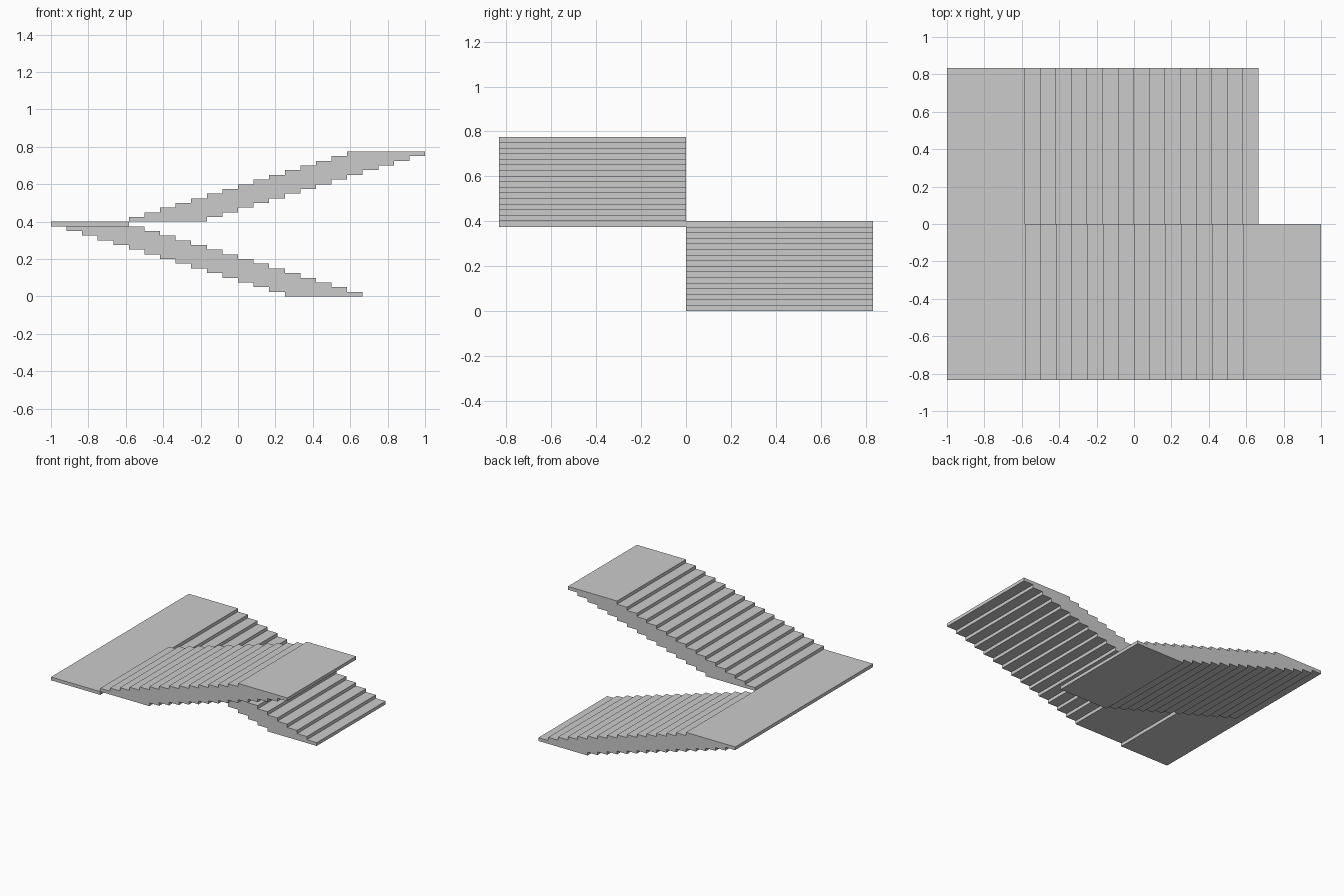
import bpy
import bmesh

if "Cube" in bpy.data.objects:
    bpy.data.objects.remove(bpy.data.objects["Cube"])

RISE = 0.025        # height of one step
RUN = 1 / 12        # shift per step
TREAD = 5 * RUN     # full slab length
DEPTH = 5 / 6       # flight width


def extrude_profile(name, profile, y0, y1):
    """Solid made from an x-z outline swept along y."""
    bm = bmesh.new()
    face = bm.faces.new([bm.verts.new((x, y0, z)) for x, z in profile])
    result = bmesh.ops.extrude_face_region(bm, geom=[face])
    verts = [v for v in result["geom"] if isinstance(v, bmesh.types.BMVert)]
    bmesh.ops.translate(bm, vec=(0, y1 - y0, 0), verts=verts)
    bmesh.ops.recalc_face_normals(bm, faces=bm.faces)
    mesh = bpy.data.meshes.new(name)
    bm.to_mesh(mesh)
    bm.free()
    obj = bpy.data.objects.new(name, mesh)
    bpy.context.collection.objects.link(obj)
    return obj


def stepped_outline(x, z, count, direction):
    """Outline of stacked slabs, each shifted one run in the given direction."""
    left, right = [], []
    for i in range(count):
        x0 = x + direction * i * RUN
        for level in (i, i + 1):
            left.append((x0, z + level * RISE))
            right.append((x0 + TREAD, z + level * RISE))
    return left + right[::-1]


# Lower flight, rising to the left at the back
extrude_profile("lower_flight", stepped_outline(0.25, 0, 15, -1), 0, DEPTH)

# Landing across both flights
extrude_profile("landing", stepped_outline(-1, 15 * RISE, 1, 1), -DEPTH, DEPTH)

# Upper flight, rising to the right at the front, ending in the top platform
extrude_profile("upper_flight", stepped_outline(-1 + TREAD, 16 * RISE, 15, 1), -DEPTH, 0)
